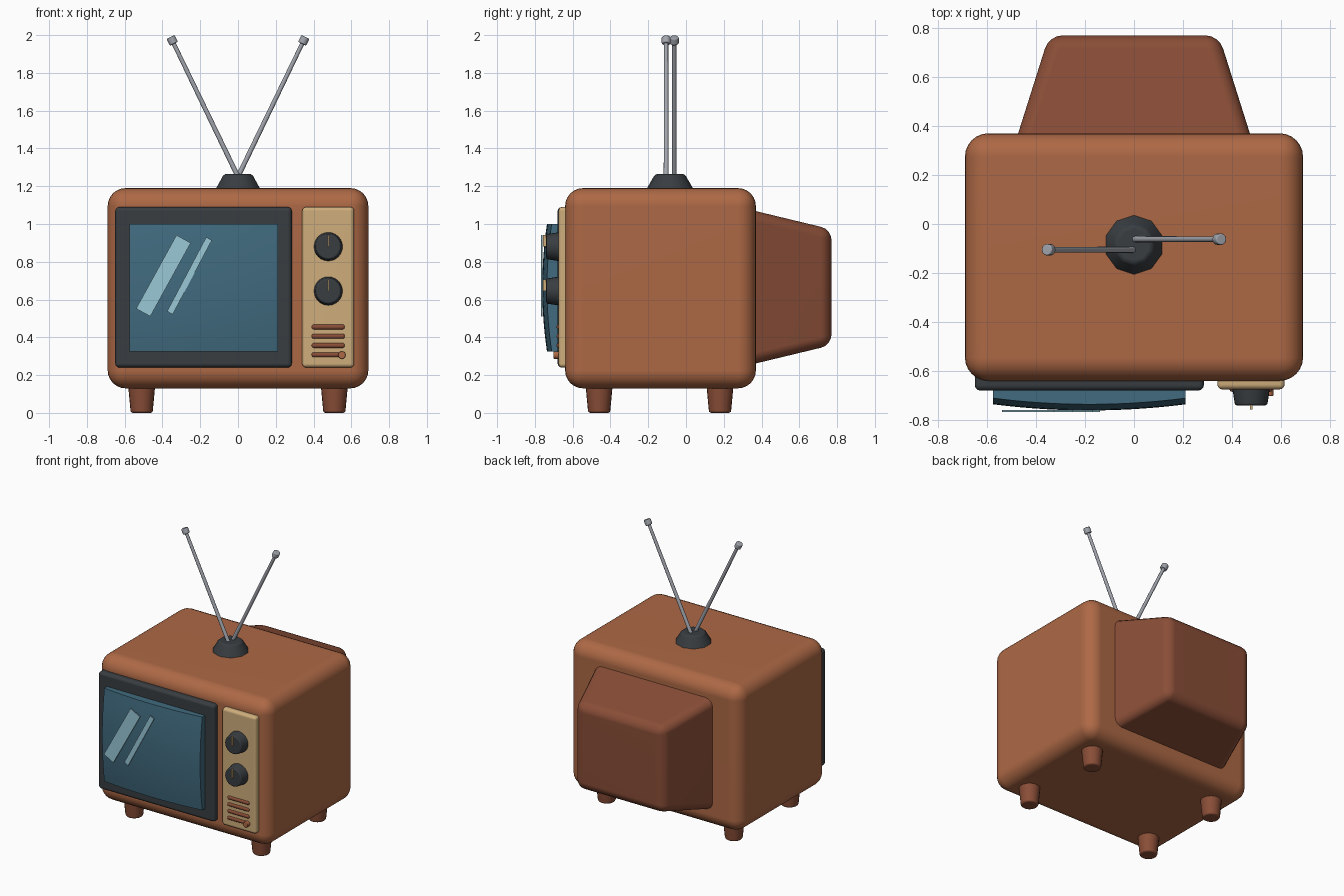
import bpy
import bmesh
from math import radians
from mathutils import Matrix, Vector

cube = bpy.data.objects.get("Cube")
if cube:
    bpy.data.objects.remove(cube, do_unlink=True)


def material(name, rgb):
    mat = bpy.data.materials.new(name)
    mat.use_nodes = True
    mat.diffuse_color = (*rgb, 1)
    mat.node_tree.nodes["Principled BSDF"].inputs["Base Color"].default_value = (*rgb, 1)
    return mat


ORANGE = material("orange_brown", (0.42, 0.14, 0.06))
BROWN = material("dark_brown", (0.25, 0.075, 0.038))
CHARCOAL = material("charcoal", (0.04, 0.047, 0.053))
CREAM = material("cream", (0.62, 0.42, 0.20))
BLUE = material("screen_blue", (0.052, 0.145, 0.21))
GLINT = material("glint_blue", (0.32, 0.58, 0.68))
METAL = material("metal_grey", (0.36, 0.38, 0.42))


def finish(name, bm, mat, angle=40, weighted=True):
    bmesh.ops.recalc_face_normals(bm, faces=bm.faces)
    mesh = bpy.data.meshes.new(name)
    bm.to_mesh(mesh)
    bm.free()
    mesh.materials.append(mat)
    mesh.shade_smooth()
    mesh.set_sharp_from_angle(angle=radians(angle))
    obj = bpy.data.objects.new(name, mesh)
    bpy.context.collection.objects.link(obj)
    if weighted:
        mod = obj.modifiers.new("weighted_normals", 'WEIGHTED_NORMAL')
        mod.keep_sharp = True
    return obj


def bevel(bm, edges, width, segments):
    bmesh.ops.bevel(bm, geom=edges, offset=width, segments=segments,
                    profile=0.5, affect='EDGES', clamp_overlap=True)


def box(name, x, y, z, mat, round_by=0.0, segments=3, lean=0, back_scale=None):
    """Box between (min, max) pairs; back_scale narrows its rear in x and z."""
    bm = bmesh.new()
    bmesh.ops.create_cube(bm, size=1)
    if back_scale:
        for v in bm.verts:
            if v.co.y > 0:
                v.co.x *= back_scale[0]
                v.co.z *= back_scale[1]
    size = [b - a for a, b in (x, y, z)]
    centre = [(a + b) / 2 for a, b in (x, y, z)]
    bmesh.ops.scale(bm, vec=size, verts=bm.verts)
    if round_by:
        bevel(bm, bm.edges[:], round_by, segments)
    place = Matrix.Translation(centre) @ Matrix.Rotation(radians(lean), 4, 'Y')
    bm.transform(place)
    return finish(name, bm, mat)


def cone(name, start, end, r1, r2, mat, sides=24, round_by=0.0):
    """Tapered cylinder from start to end, with optionally rounded rims."""
    start, end = Vector(start), Vector(end)
    axis = end - start
    bm = bmesh.new()
    bmesh.ops.create_cone(bm, cap_ends=True, segments=sides,
                          radius1=r1, radius2=r2, depth=axis.length)
    if round_by:
        rims = [e for e in bm.edges if abs(e.verts[0].co.z - e.verts[1].co.z) < 1e-5]
        bevel(bm, rims, round_by, 3)
    turn = axis.to_track_quat('Z', 'Y').to_matrix().to_4x4()
    bm.transform(Matrix.Translation((start + end) / 2) @ turn)
    return finish(name, bm, mat)


# Cabinet and tapered rear housing
box("cabinet", (-0.69, 0.69), (-0.64, 0.37), (0.13, 1.19), ORANGE, 0.095, 6)
box("rear_housing", (-0.495, 0.495), (0.30, 0.77), (0.245, 1.085), BROWN,
    0.055, 4, back_scale=(0.70, 0.73))

# Screen surround and control panel
box("screen_surround", (-0.65, 0.285), (-0.68, -0.60), (0.24, 1.09), CHARCOAL, 0.022)
box("control_panel", (0.34, 0.615), (-0.675, -0.60), (0.24, 1.09), CREAM, 0.02)

# Bulging screen: curved grid with its rim drawn back
bm = bmesh.new()
bmesh.ops.create_grid(bm, x_segments=14, y_segments=14, size=1)
for v in bm.verts:
    u, w = v.co.x, v.co.y
    v.co = (-0.182 + 0.393 * u, -0.711 - 0.025 * (2 - u * u - w * w), 0.663 + 0.338 * w)
rim = [e for e in bm.edges if e.is_boundary]
new = bmesh.ops.extrude_edge_only(bm, edges=rim)["geom"]
for v in new:
    if isinstance(v, bmesh.types.BMVert):
        v.co.y = -0.65
finish("screen", bm, BLUE, weighted=False)

# Slanted glints on the glass
for name, x, half, lean in (("wide_glint", -0.395, 0.043, 28.8),
                            ("narrow_glint", -0.257, 0.017, 27.8)):
    box(name, (x - half, x + half), (-0.767, -0.760), (0.504, 0.948), GLINT, lean=lean)

# Tuning knobs with pointers
for name, z in (("upper", 0.88), ("lower", 0.645)):
    cone(name + "_knob", (0.478, -0.66, z), (0.478, -0.74, z), 0.078, 0.066,
         CHARCOAL, 24, 0.008)
    box(name + "_knob_pointer", (0.473, 0.483), (-0.758, -0.73), (z, z + 0.062), CREAM)

# Speaker slots and small button
for i in range(4):
    z = 0.455 - 0.049 * i
    box(f"speaker_slot_{i + 1}", (0.39, 0.565), (-0.685, -0.66),
        (z - 0.013, z + 0.013), BROWN, 0.011)
cone("small_button", (0.55, -0.66, 0.306), (0.55, -0.702, 0.306), 0.02, 0.02,
     ORANGE, 16, 0.005)

# Feet
for side, x in (("left", 0.51), ("right", -0.51)):
    for end, y in (("front", -0.46), ("rear", 0.18)):
        cone(f"{end}_{side}_foot", (x, y, 0), (x, y, 0.16), 0.058, 0.073,
             BROWN, 20, 0.012)

# Aerial base, rods and tips
cone("aerial_base", (0, -0.085, 1.18), (0, -0.085, 1.265), 0.127, 0.078,
     CHARCOAL, 10, 0.014)
for side, sign, y in (("left", 1, -0.062), ("right", -1, -0.105)):
    foot = Vector((0, y, 1.25))
    tip = Vector((0.357 * sign, y, 1.99))
    along = (tip - foot).normalized()
    cone(side + "_aerial_rod", foot, tip - along * 0.02, 0.013, 0.011, METAL, 12)
    cone(side + "_aerial_tip", tip - along * 0.04, tip, 0.024, 0.024, METAL, 12, 0.006)
